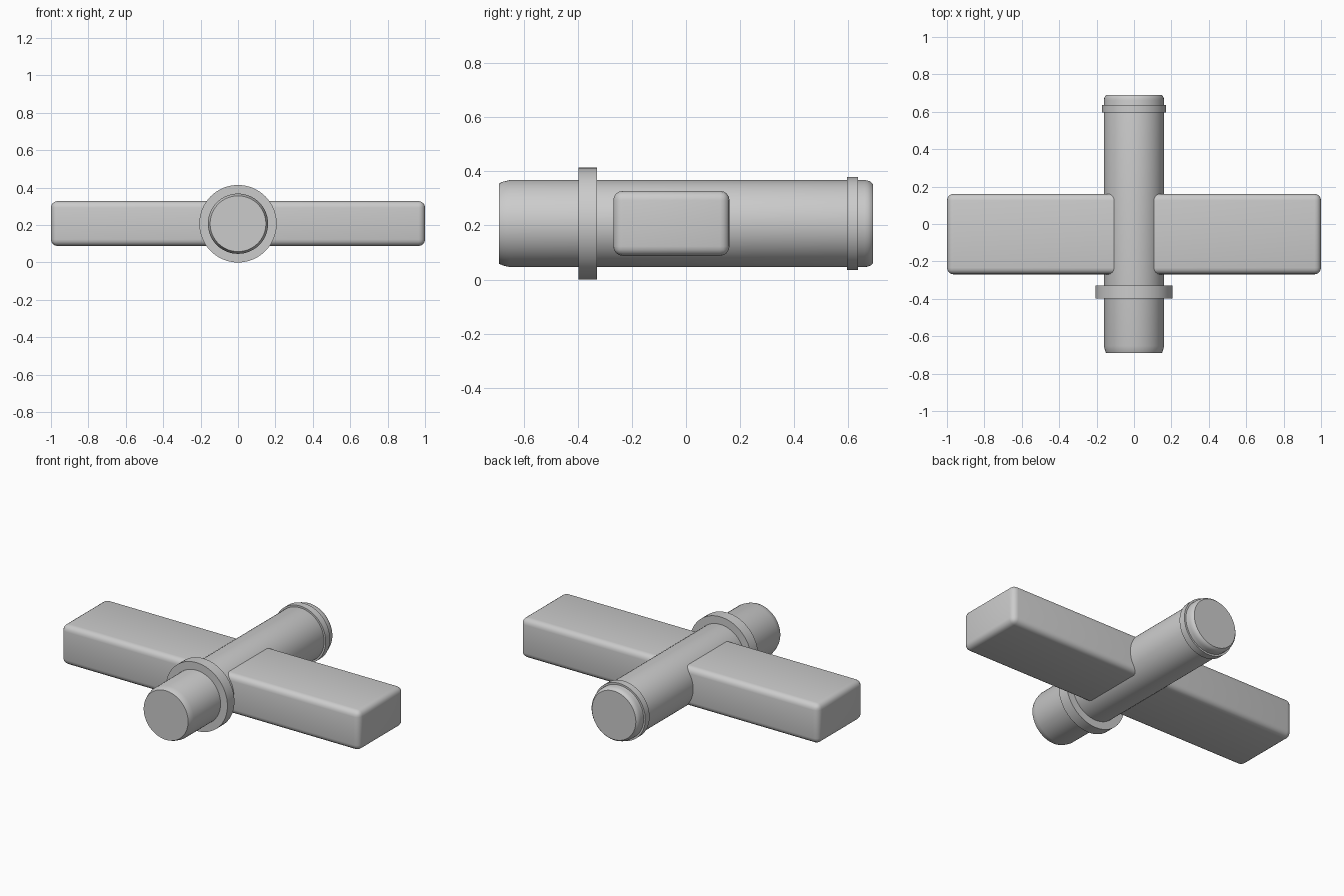
import bpy, math

if "Cube" in bpy.data.objects:
    bpy.data.objects.remove(bpy.data.objects["Cube"])

CZ = 0.207
SEG = 64


def lathe(name, profile, closed=False):
    """Revolve (radius, y) points round the long axis of the body."""
    verts, faces = [], []
    n = len(profile)
    for i in range(SEG):
        a = 2 * math.pi * i / SEG
        for r, y in profile:
            verts.append((r * math.sin(a), y, CZ + r * math.cos(a)))
    for i in range(SEG):
        j = (i + 1) % SEG
        for k in range(n if closed else n - 1):
            m = (k + 1) % n
            faces.append((i * n + k, i * n + m, j * n + m, j * n + k))
    if not closed:
        faces.append([i * n for i in reversed(range(SEG))])
        faces.append([i * n + n - 1 for i in range(SEG)])
    mesh = bpy.data.meshes.new(name)
    mesh.from_pydata(verts, [], faces)
    obj = bpy.data.objects.new(name, mesh)
    bpy.context.collection.objects.link(obj)
    finish(obj)
    return obj


def finish(obj):
    bpy.ops.object.select_all(action='DESELECT')
    obj.select_set(True)
    bpy.context.view_layer.objects.active = obj
    # consistent outward normals
    bpy.ops.object.mode_set(mode='EDIT')
    bpy.ops.mesh.select_all(action='SELECT')
    bpy.ops.mesh.normals_make_consistent(inside=False)
    bpy.ops.object.mode_set(mode='OBJECT')
    bpy.ops.object.shade_smooth_by_angle(angle=math.radians(40))


def ring(name, r, y0, y1):
    lathe(name, [(0.155, y0), (r, y0), (r, y1), (0.155, y1)], closed=True)


# round body with softened ends
lathe("body", [(0.149, -0.691), (0.155, -0.677), (0.161, -0.652),
               (0.161, 0.661), (0.159, 0.673), (0.155, 0.683), (0.147, 0.691)])

# collars round the body
ring("front_ring", 0.207, -0.397, -0.33)
ring("back_ring", 0.172, 0.595, 0.636)

# flat rounded crossbar through the body
bpy.ops.mesh.primitive_cube_add(size=1, location=(0, -0.054, 0.208))
bar = bpy.context.object
bar.name = "crossbar"
bar.scale = (2.0, 0.43, 0.24)
bpy.ops.object.transform_apply(location=False, rotation=False, scale=True)
bevel = bar.modifiers.new("rounding", 'BEVEL')
bevel.width = 0.035
bevel.segments = 4
bpy.ops.object.modifier_apply(modifier=bevel.name)
finish(bar)
